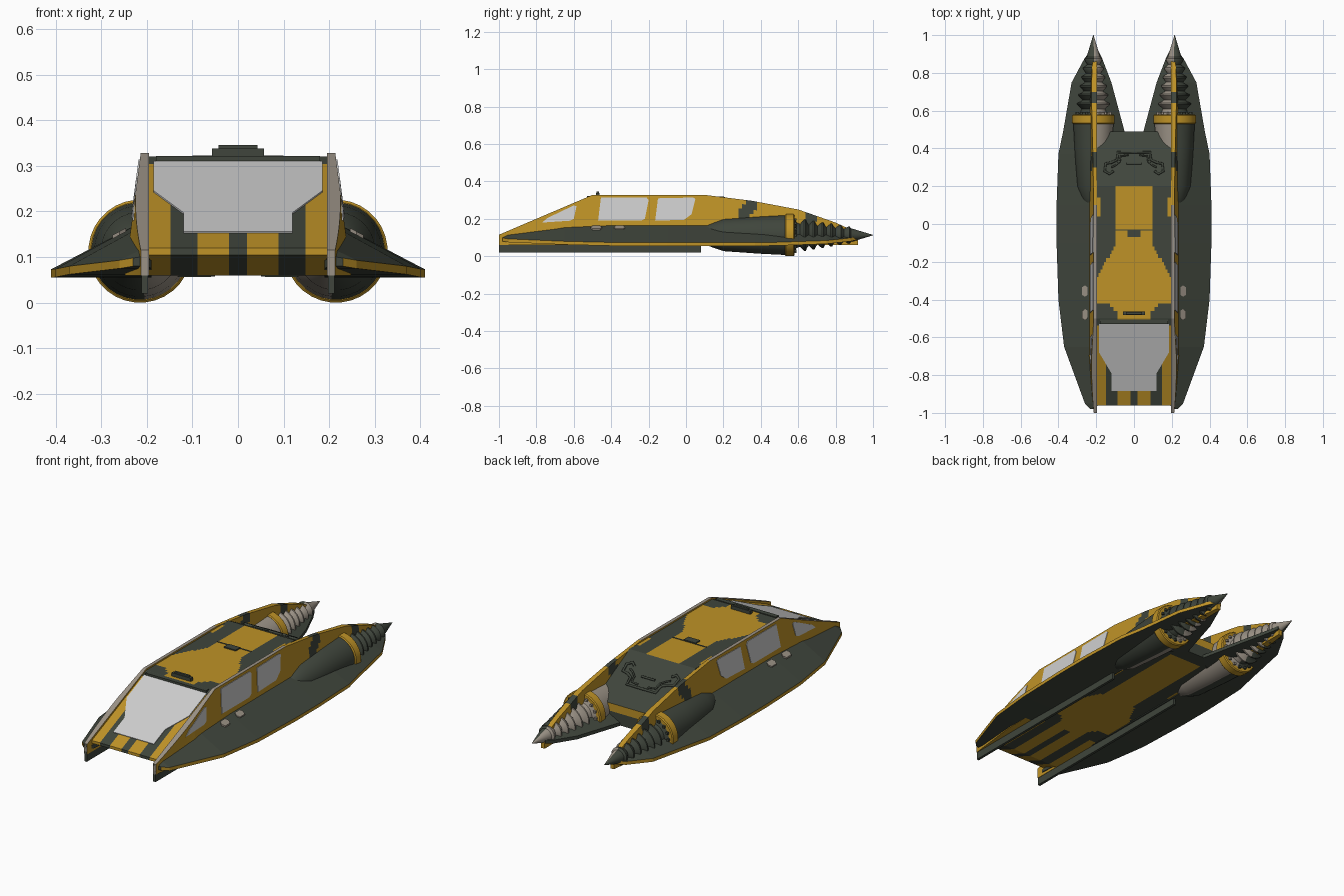
import bpy, bmesh, math
from mathutils import Vector

cube = bpy.data.objects.get("Cube")
if cube:
    bpy.data.objects.remove(cube)


def material(name, r, g, b):
    m = bpy.data.materials.new(name)
    m.use_nodes = True
    m.diffuse_color = (r, g, b, 1)
    m.node_tree.nodes["Principled BSDF"].inputs["Base Color"].default_value = (r, g, b, 1)
    return m


DARK, GOLD, TAN, GLASS = range(4)
MATS = [material("dark_green", .05, .06, .045), material("gold", .52, .29, .02),
        material("warm_grey", .33, .29, .24), material("pale_glass", .62, .62, .62)]


def finish(name, bm, rule, mirror=False):
    """Turn a bmesh into an object, colouring faces by a rule on centre and normal."""
    bmesh.ops.recalc_face_normals(bm, faces=bm.faces)
    for f in bm.faces:
        f.material_index = rule(f.calc_center_median(), f.normal) if callable(rule) else rule
    mesh = bpy.data.meshes.new(name)
    bm.to_mesh(mesh)
    bm.free()
    for m in MATS:
        mesh.materials.append(m)
    ob = bpy.data.objects.new(name, mesh)
    bpy.context.collection.objects.link(ob)
    if mirror:
        ob.modifiers.new("mirror", "MIRROR")
    return ob


def loft(name, rings, rule, mirror=False):
    """Skin closed rings of equal length and cap both ends."""
    bm = bmesh.new()
    rows = [[bm.verts.new(p) for p in ring] for ring in rings]
    n = len(rows[0])
    for a, b in zip(rows, rows[1:]):
        for i in range(n):
            j = (i + 1) % n
            bm.faces.new((a[i], a[j], b[j], b[i]))
    bm.faces.new(rows[0])
    bm.faces.new(rows[-1])
    return finish(name, bm, rule, mirror)


def plate(name, points, depth, mat, mirror=False):
    """Thin plate grown inward from an outline."""
    bm = bmesh.new()
    face = bm.faces.new([bm.verts.new(p) for p in points])
    new = bmesh.ops.extrude_face_region(bm, geom=[face], use_keep_orig=True)["geom"]
    bmesh.ops.translate(bm, vec=depth, verts=[v for v in new if isinstance(v, bmesh.types.BMVert)])
    return finish(name, bm, mat, mirror)


def box(name, low, high, mat, mirror=False):
    (a, b, c), (d, e, f) = low, high
    return plate(name, [(a, b, f), (d, b, f), (d, e, f), (a, e, f)], (0, 0, c - f), mat, mirror)


def interp(table, y):
    for a, b in zip(table, table[1:]):
        if y <= b[0]:
            t = max(0, (y - a[0]) / (b[0] - a[0]))
            return [p + (q - p) * t for p, q in zip(a, b)][1:]
    return list(table[-1][1:])


def resample(points, step):
    """Split the edges of a closed profile into short steps."""
    out = []
    for a, b in zip(points, points[1:] + points[:1]):
        a, b = Vector(a), Vector(b)
        n = max(1, round((b - a).length / step))
        out += [a.lerp(b, i / n) for i in range(n)]
    return out


# Central hull with camouflage
def hull_paint(c, normal):
    a, y, z = abs(c.x), c.y, c.z
    if y > .485:
        return GOLD if z > .12 and a < .12 else DARK
    if y < -.53:
        return GOLD if .015 < a < .09 or a > .15 else DARK
    if y < -.43:
        return GOLD if a < .09 + max(0, y + .47) else DARK
    if y < -.27:
        return GOLD
    if y < -.1:
        return GOLD if a < .09 - (y + .1) * .6 else DARK
    if .05 < y < .13 and a > .18:
        return GOLD
    return GOLD if a < .1 and y < (.2 if z > .1 else .4) else DARK


profile = resample([(-.96, .105), (-.96, .12), (-.5, .32), (.2, .32),
                    (.49, .165), (.49, .06), (-.85, .06)], .02)
COLS = 40
loft("hull", [[((2 * i / COLS - 1) * (.197 if p.x < .43 else .197 - (p.x - .43) * .9), p.x, p.y)
               for p in profile] for i in range(COLS + 1)], hull_paint)

# Long side walls
WALL_TOP = [(-1, .115), (-.97, .128), (-.5, .328), (.1, .328), (.35, .297),
            (.6, .25), (.8, .18), (.92, .125)]


def wall_x(y, z):
    return .213 + .13 * (.33 - z) * max(0, min(1, (1 + y) / .3, (.95 - y) / .3))


def wall_paint(c, normal):
    if c.y < .1 and (normal.z > .3 or normal.y < -.5):
        return TAN
    wave = .02 * math.sin(c.z * 50)
    return DARK if abs(c.y - .33 - wave) < .035 or abs(c.y - .66 + wave) < .03 else GOLD


rings = []
for k in range(97):
    y = -1 + k * .02
    top = interp(WALL_TOP, y)[0]
    heights = [.06 + (top - .06) * i / 10 for i in range(11)]
    rings.append([(wall_x(y, z), y, z) for z in heights] + [(.195, y, z) for z in reversed(heights)])
loft("side_wall", rings, wall_paint, True)

# Sloped side wings: y, inner x, outer x, underside z, ridge z
WING = [(-.98, .2, .23, .08, .1), (-.95, .19, .26, .075, .115), (-.65, .19, .37, .062, .165),
        (-.4, .19, .4, .056, .175), (-.1, .19, .41, .055, .175), (.1, .19, .41, .055, .175),
        (.37, .19, .4, .055, .17), (.49, .05, .375, .057, .165), (.75, .12, .33, .066, .135),
        (.88, .17, .26, .08, .11), (.92, .19, .225, .09, .1)]
loft("side_wing", [[(i, y, b), (o, y, b), (o, y, b + .018), (.215, y, max(r, b + .019)), (i, y, b + .018)]
                   for y, i, o, b, r in WING],
     lambda c, n: GOLD if n.x > .85 or (n.x > .4 and abs(n.z) < .3) else DARK, True)

# Keel runners
loft("keel_runner", [[(x, -1, .02), (x, -1, .115), (x, -.95, .07), (x, .08, .06), (x, .08, .02)]
                     for x in (.197, .211)], DARK, True)


# Engines and drills, revolved about the y axis
def revolve(name, prof, rule, sides=32):
    ob = loft(name, [[(.215 + r * math.cos(t), y, .113 + r * math.sin(t))
                      for t in (math.tau * (i + .5) / sides for i in range(sides))]
                     for y, r in prof], rule, True)
    bpy.context.view_layer.objects.active = ob
    ob.select_set(True)
    bpy.ops.object.shade_smooth_by_angle(angle=math.radians(35))
    ob.select_set(False)


def two_tone(c, normal):
    return TAN if c.x < .213 else DARK


revolve("engine_pod", [(.08, .03), (.1, .05), (.14, .065), (.2, .086), (.4, .1), (.54, .107)], two_tone)
revolve("engine_band", [(.53, .108), (.535, .113), (.575, .113), (.58, .108)], GOLD)
thread = [(.575, .1), (.59, .07)]
RIDGES = 6
for k in range(RIDGES):
    y, r = .61 + k * .047, .086 - k * .008
    thread += [(y, r * .72), (y + .022, r), (y + .03, r), (y + .038, r * .78)]
revolve("drill", thread + [(.895, .033), (1, .001)], two_tone)

# Engine ribs between band and drill
for k in range(16):
    t = math.tau * k / 16
    x, z = .215 + .09 * math.cos(t), .113 + .09 * math.sin(t)
    box("band_rib", (x - .006, .57, z - .006), (x + .006, .592, z + .006), int(two_tone(Vector((x, 0, 0)), None)), True)

# Windscreen on the front slope
half = [(.185, -.53), (.185, -.68), (.12, -.79), (.12, -.885)]
outline = half + [(-x, y) for x, y in reversed(half)]
plate("windscreen", [(x, y, .324 + (y + .5) * .435) for x, y in outline], (0, .002, -.006), GLASS)
box("windscreen_header", (-.18, -.53, .306), (.18, -.505, .322), DARK)

# Side windows
for label, pts in {
    "front_window": [(-.77, .18), (-.74, .205), (-.6, .272), (-.585, .268), (-.6, .2), (-.62, .19)],
    "middle_window": [(-.47, .19), (-.455, .314), (-.21, .314), (-.2, .3), (-.22, .2), (-.24, .19)],
    "rear_window": [(-.165, .19), (-.15, .31), (.04, .314), (.05, .305), (.03, .225), (-.01, .195)],
}.items():
    plate(label, [(wall_x(y, z) + .003, y, z) for y, z in pts], (-.006, 0, 0), GLASS, True)

# Hexagonal ports on the wings
for y in (-.355, -.48):
    pts = [(.245, -.02), (.26, -.03), (.275, -.02), (.275, .02), (.26, .03), (.245, .02)]
    plate("wing_port", [(x, y + d, .18 - (x - .215) * .53) for x, d in pts], (0, 0, -.008), TAN, True)

# Roof light bar and hatch
box("light_bar", (-.057, -.482, .318), (.057, -.462, .338), DARK)
box("light_bar_top", (-.043, -.478, .336), (.043, -.466, .346), DARK)
box("roof_hatch", (-.035, -.07, .318), (.035, -.03, .326), DARK)
box("roof_hatch_rim", (-.1, -.034, .318), (.1, -.028, .3225), DARK)


# Pipes on the rear deck
def pipe(name, points, radius):
    curve = bpy.data.curves.new(name, "CURVE")
    curve.dimensions = "3D"
    curve.bevel_depth = radius
    curve.bevel_resolution = 2
    for side in (1, -1):
        spline = curve.splines.new("POLY")
        spline.points.add(len(points) - 1)
        for p, (x, y) in zip(spline.points, points):
            p.co = (x * side, y, .325 - (y - .2) * .534, 1)
    curve.materials.append(MATS[DARK])
    bpy.context.collection.objects.link(bpy.data.objects.new(name, curve))


pipe("deck_pipe", [(0, .38), (.085, .38), (.09, .34), (.12, .325), (.15, .32),
                   (.155, .28), (.13, .265), (.11, .28)], .007)
pipe("deck_rail", [(0, .32), (.04, .32)], .006)
pipe("deck_hose", [(.03, .365), (.07, .36), (.075, .33), (.1, .31), (.12, .3)], .005)
